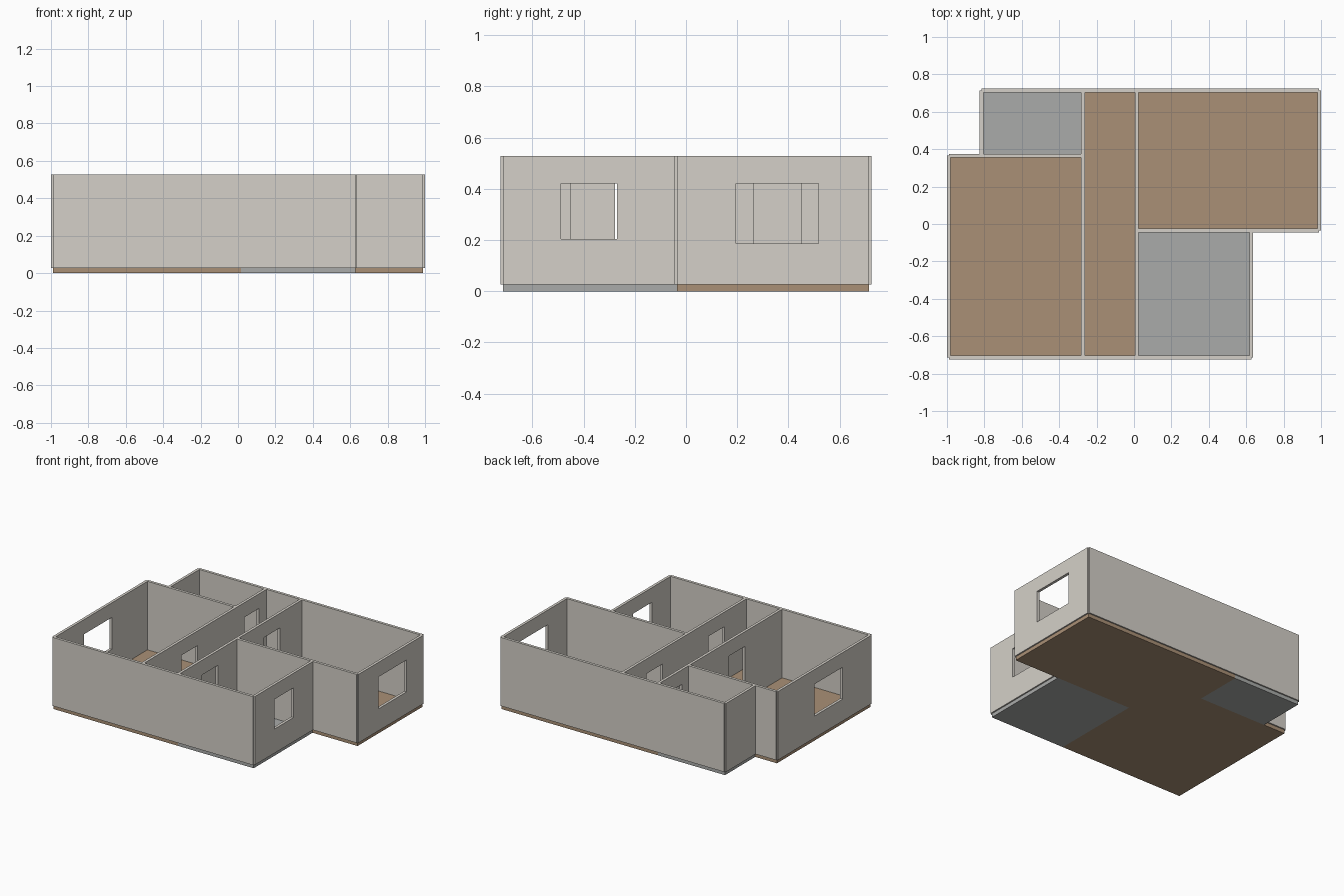
import bpy

if "Cube" in bpy.data.objects:
    bpy.data.objects.remove(bpy.data.objects["Cube"])

FLOOR, TOP, HEAD, T = 0.027, 0.527, 0.42, 0.02   # slab top, wall top, opening head, wall thickness
XL, XB, XA, XC, XK, XR = -0.99, -0.815, -0.273, 0.015, 0.627, 0.99   # wall centre lines
YF, YK, YB, YR = -0.714, -0.035, 0.365, 0.714


def material(name, color):
    m = bpy.data.materials.new(name)
    m.diffuse_color = (*color, 1)
    m.use_nodes = True
    m.node_tree.nodes["Principled BSDF"].inputs["Base Color"].default_value = m.diffuse_color
    return m


def box(name, lo, hi, mat=None):
    v = [(x, y, z) for x in (lo[0], hi[0]) for y in (lo[1], hi[1]) for z in (lo[2], hi[2])]
    f = [(0, 1, 3, 2), (4, 6, 7, 5), (0, 4, 5, 1), (2, 3, 7, 6), (0, 2, 6, 4), (1, 5, 7, 3)]
    me = bpy.data.meshes.new(name)
    me.from_pydata(v, [], f)
    ob = bpy.data.objects.new(name, me)
    bpy.context.collection.objects.link(ob)
    if mat:
        me.materials.append(mat)
    return ob


PLASTER = material("plaster", (0.66, 0.63, 0.58))
WOOD = material("wood", (0.40, 0.28, 0.18))
TILE = material("tile", (0.40, 0.41, 0.40))


def wall_x(name, x0, x1, y):
    """Wall running along x."""
    box(name, (x0, y - T / 2, FLOOR), (x1, y + T / 2, TOP), PLASTER)


def wall_y(name, x, y0, y1, openings=()):
    """Wall running along y, with openings given as (y start, y end, sill)."""
    ob = box(name, (x - T / 2, y0, FLOOR), (x + T / 2, y1, TOP), PLASTER)
    for a, b, sill in openings:
        cutter = box("cutter", (x - T, a, sill), (x + T, b, HEAD))
        cutter.hide_render = True
        mod = ob.modifiers.new("opening", 'BOOLEAN')
        mod.operation, mod.solver, mod.object = 'DIFFERENCE', 'EXACT', cutter
        bpy.context.view_layer.objects.active = ob
        bpy.ops.object.modifier_apply(modifier=mod.name)
        bpy.data.objects.remove(cutter)


# Floor slabs, one per room, reaching the wall centre lines
for name, x0, x1, y0, y1, mat in (
        ("bedroom_floor", XL, XA, YF, YB, WOOD),
        ("hall_floor", XA, XC, YF, YR, WOOD),
        ("living_room_floor", XC, XR, YK, YR, WOOD),
        ("bathroom_floor", XB, XA, YB, YR, TILE),
        ("kitchen_floor", XC, XK, YF, YK, TILE)):
    box(name, (x0, y0, 0), (x1, y1, FLOOR), mat)

# Plain walls along x
wall_x("front_wall", XL, XK, YF)
wall_x("back_wall", XB, XR, YR)
wall_x("bathroom_wall", XL, XA, YB)
wall_x("kitchen_wall", XC, XR, YK)

# Outer side walls with windows
wall_y("bedroom_window_wall", XL, YF, YB, [(-0.38, -0.055, 0.187)])
wall_y("bathroom_side_wall", XB, YB, YR)
wall_y("kitchen_window_wall", XK, YF, YK, [(-0.487, -0.27, 0.203)])
wall_y("living_room_window_wall", XR, YK, YR, [(0.195, 0.518, 0.187)])

# Hall walls with doorways down to the floor
DOOR = FLOOR - 0.02
wall_y("hall_left_wall", XA, YF, YR, [(-0.278, -0.094, DOOR), (0.45, 0.618, DOOR)])
wall_y("hall_right_wall", XC, YF, YR, [(-0.45, -0.265, DOOR), (0.264, 0.449, DOOR)])
